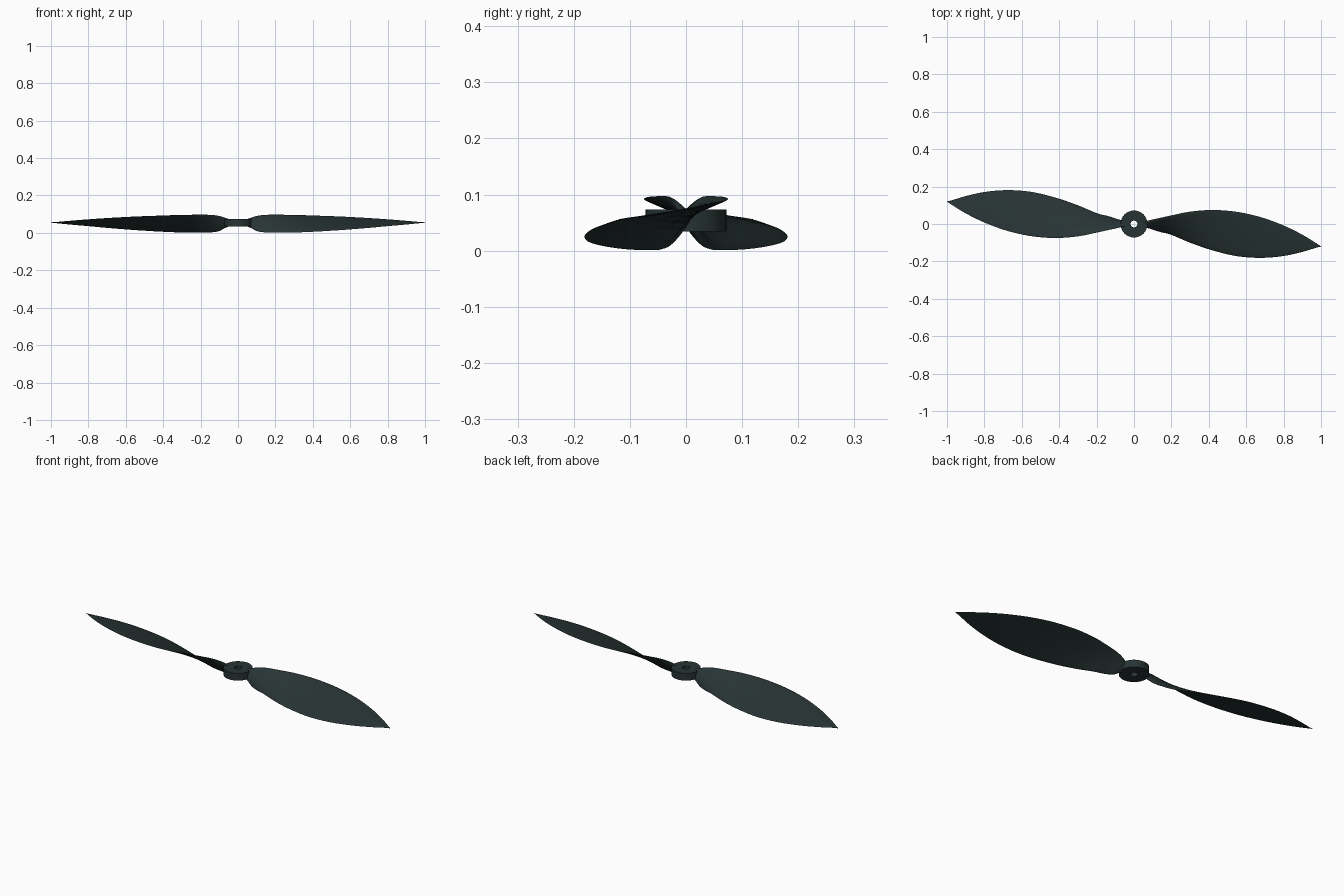
import bpy, bmesh, math
from mathutils import Vector

cube = bpy.data.objects.get("Cube")
if cube:
    bpy.data.objects.remove(cube, do_unlink=True)

# Single dark plastic colour
plastic = bpy.data.materials.new("dark green grey plastic")
plastic.use_nodes = True
COLOUR = (0.021, 0.034, 0.034, 1)
plastic.diffuse_color = COLOUR
plastic.node_tree.nodes["Principled BSDF"].inputs["Base Color"].default_value = COLOUR


def finish(name, bm, angle):
    bmesh.ops.recalc_face_normals(bm, faces=bm.faces)
    mesh = bpy.data.meshes.new(name)
    bm.to_mesh(mesh)
    bm.free()
    mesh.materials.append(plastic)
    ob = bpy.data.objects.new(name, mesh)
    bpy.context.collection.objects.link(ob)
    bpy.ops.object.select_all(action='DESELECT')
    ob.select_set(True)
    bpy.context.view_layer.objects.active = ob
    bpy.ops.object.shade_smooth_by_angle(angle=math.radians(angle))
    return ob


# Blade stations: x, low edge y, low edge z, high edge y, high edge z, thickness
STATIONS = [
    (0.040, -0.012, 0.038, 0.010, 0.070, 0.020),
    (0.070, -0.018, 0.026, 0.016, 0.080, 0.020),
    (0.100, -0.029, 0.010, 0.024, 0.090, 0.018),
    (0.140, -0.042, 0.003, 0.033, 0.096, 0.016),
    (0.200, -0.058, 0.001, 0.046, 0.097, 0.014),
    (0.300, -0.100, 0.002, 0.066, 0.096, 0.012),
    (0.420, -0.141, 0.007, 0.075, 0.092, 0.011),
    (0.550, -0.172, 0.015, 0.065, 0.087, 0.010),
    (0.680, -0.181, 0.025, 0.036, 0.080, 0.009),
    (0.800, -0.171, 0.036, -0.008, 0.072, 0.007),
    (0.900, -0.149, 0.045, -0.057, 0.064, 0.005),
    (0.970, -0.128, 0.052, -0.100, 0.058, 0.003),
    (1.000, -0.121, 0.054, -0.119, 0.056, 0.001),
]


def smooth_stations(rows, steps):
    """Catmull-Rom interpolation between the stations."""
    out = []
    for i in range(len(rows) - 1):
        quad = [rows[max(i - 1, 0)], rows[i], rows[i + 1], rows[min(i + 2, len(rows) - 1)]]
        for s in range(steps):
            t = s / steps
            out.append([0.5 * (2 * b + (c - a) * t + (2 * a - 5 * b + 4 * c - d) * t * t
                               + (3 * b - a - 3 * c + d) * t ** 3) for a, b, c, d in zip(*quad)])
    return out + [list(rows[-1])]


def blade(name, turn):
    """Loft of thin lens sections, slightly arched on the upper side."""
    bm = bmesh.new()
    n, rings = 12, []
    for x, y0, z0, y1, z1, thick in smooth_stations(STATIONS, 4):
        low, high = Vector((x, y0, z0)), Vector((x, y1, z1))
        chord = high - low
        normal = Vector((0, -chord.z, chord.y)).normalized()
        ring = []
        for k in range(2 * n):
            a = math.pi * k / n
            arch = math.sin(a) * thick * (0.65 if k < n else 0.35)
            p = low + chord * (0.5 - 0.5 * math.cos(a)) + normal * arch
            ring.append(bm.verts.new((p.x * turn, p.y * turn, p.z)))
        rings.append(ring)
    for a, b in zip(rings, rings[1:]):
        for k in range(2 * n):
            j = (k + 1) % (2 * n)
            bm.faces.new((a[k], a[j], b[j], b[k]))
    bm.faces.new(rings[0])
    bm.faces.new(rings[-1])
    return finish(name, bm, 60)


# Two blades, half a turn apart
blade("left_blade", 1)
blade("right_blade", -1)

# Hub: ring with a shaft hole
bm = bmesh.new()
profile = [(0.018, 0.034), (0.072, 0.034), (0.072, 0.073), (0.018, 0.073)]
SEG = 48
loops = [[bm.verts.new((r * math.cos(2 * math.pi * s / SEG), r * math.sin(2 * math.pi * s / SEG), z))
          for r, z in profile] for s in range(SEG)]
for s in range(SEG):
    a, b = loops[s], loops[(s + 1) % SEG]
    for k in range(4):
        bm.faces.new((a[k], b[k], b[(k + 1) % 4], a[(k + 1) % 4]))
finish("hub", bm, 30)
